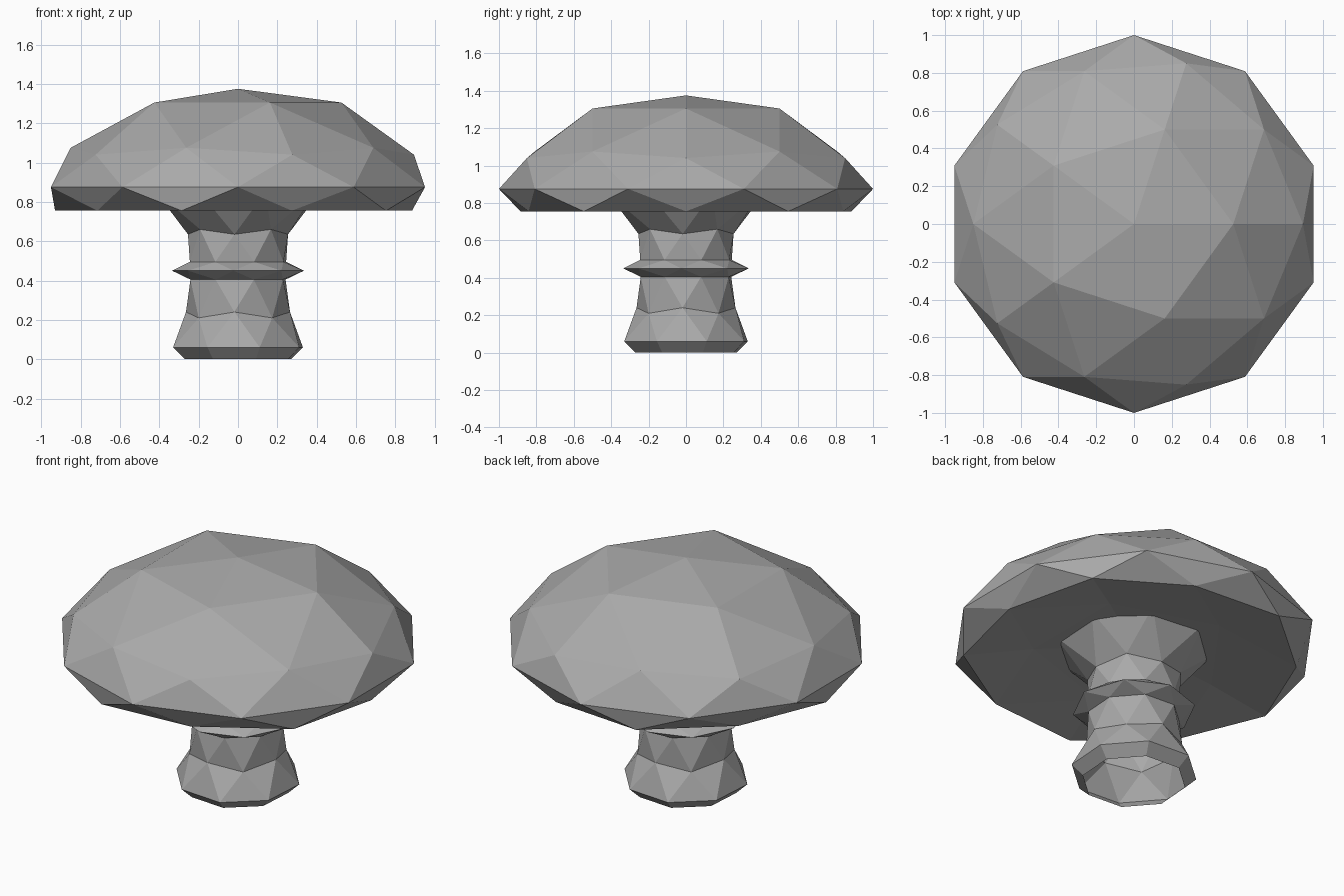
import bpy, bmesh, math

cube = bpy.data.objects.get("Cube")
if cube:
    bpy.data.objects.remove(cube, do_unlink=True)

# Single matte grey for the whole mushroom
grey = bpy.data.materials.new("stone grey")
grey.use_nodes = True
colour = (0.40, 0.40, 0.40, 1)
grey.diffuse_color = colour
grey.node_tree.nodes["Principled BSDF"].inputs["Base Color"].default_value = colour


def make_object(name, bm):
    mesh = bpy.data.meshes.new(name)
    bm.to_mesh(mesh)
    bm.free()
    mesh.materials.append(grey)
    obj = bpy.data.objects.new(name, mesh)
    bpy.context.collection.objects.link(obj)
    return obj


# Cap: low-poly sphere squashed level by level, with a hollow underside
# (sphere level, new height, radial scale)
LEVELS = [(1, 1.375, 1), (0.851, 1.305, 1), (0.526, 1.075, 1), (0.447, 1.04, 1),
          (0, 0.875, 1), (-0.447, 0.755, 1.04), (-0.526, 0.755, 1.04),
          (-0.851, 0.81, 1.04), (-1, 0.85, 1)]
bm = bmesh.new()
bmesh.ops.create_icosphere(bm, subdivisions=2, radius=1)
for v in bm.verts:
    level, height, scale = min(LEVELS, key=lambda l: abs(l[0] - v.co.z))
    v.co = (v.co.x * scale, v.co.y * scale, height)
make_object("mushroom_cap", bm)

# Stem: eight-sided rings, alternate rings turned half a step
# (radius, height, half-step turn, height change of every second vertex)
SIDES = 8
STEP = math.tau / SIDES
RINGS = [(0.285, 0.0, 0.5, 0), (0.348, 0.06, 0.5, 0), (0.265, 0.24, 0, -0.03),
         (0.255, 0.405, 0.5, 0), (0.336, 0.45, 0, 0), (0.258, 0.495, 0.5, 0),
         (0.255, 0.635, 0, 0.025), (0.44, 0.85, 0.5, 0)]
bm = bmesh.new()
rings = []
for radius, height, turn, zigzag in RINGS:
    ring = []
    for i in range(SIDES):
        a = math.radians(-4) + (i + turn) * STEP
        z = height + (zigzag if i % 2 else 0)
        ring.append(bm.verts.new((radius * math.cos(a), radius * math.sin(a), z)))
    rings.append(ring)

# Join neighbouring rings with quads when aligned, otherwise triangle strips
for k in range(len(RINGS) - 1):
    low, high = rings[k], rings[k + 1]
    low_turn, high_turn = RINGS[k][2], RINGS[k + 1][2]
    for i in range(SIDES):
        j = (i + 1) % SIDES
        if low_turn == high_turn:
            bm.faces.new((low[i], low[j], high[j], high[i]))
        elif low_turn > high_turn:
            bm.faces.new((low[i], low[j], high[j]))
            bm.faces.new((low[i], high[j], high[i]))
        else:
            bm.faces.new((low[i], low[j], high[i]))
            bm.faces.new((low[j], high[j], high[i]))
make_object("mushroom_stem", bm)
